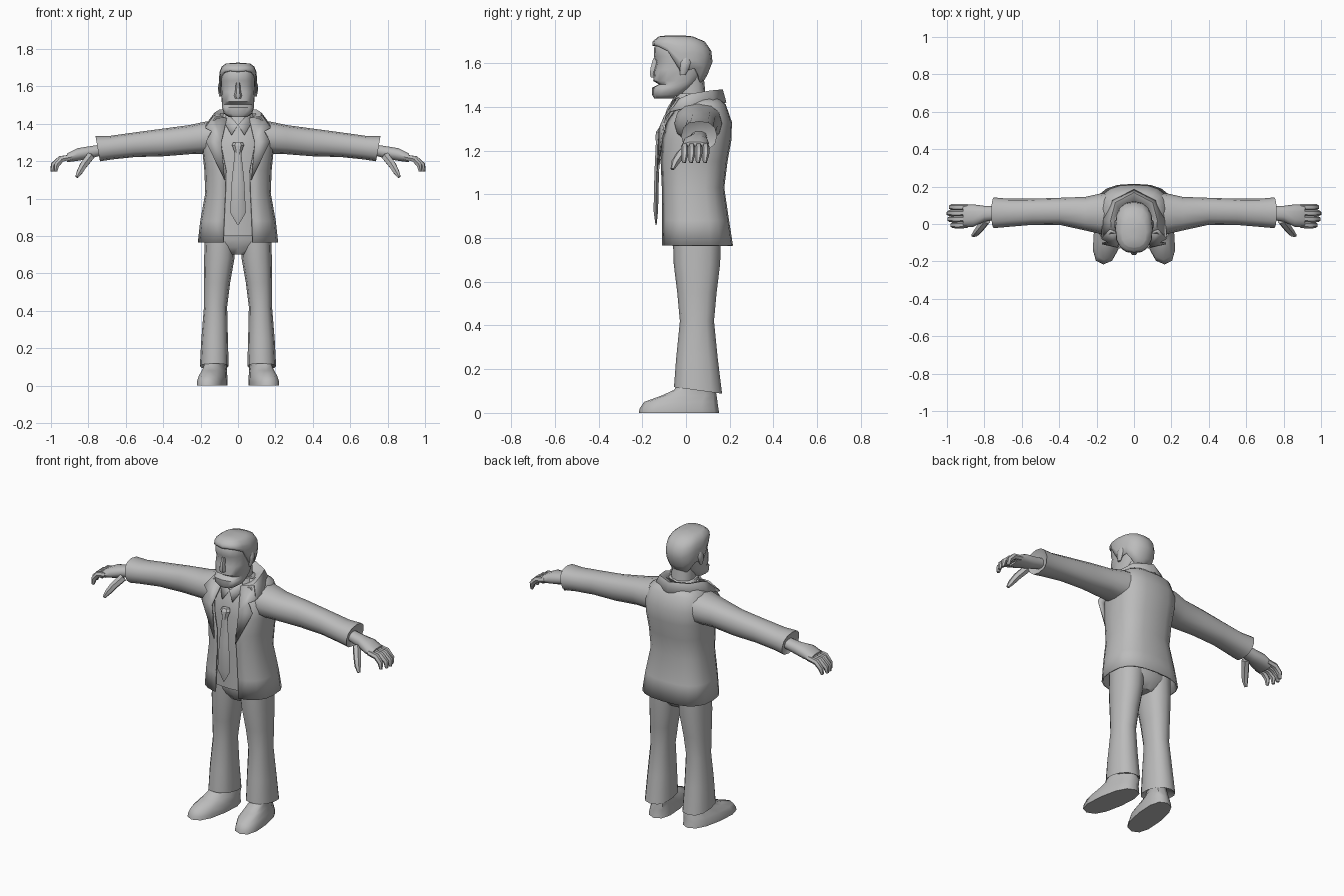
import bpy, bmesh, math
from mathutils import Vector

grey = bpy.data.materials.new("plain grey")
grey.diffuse_color = (0.5, 0.5, 0.5, 1)


def build(name, verts, faces, mirror=False, thick=0, angle=50):
    me = bpy.data.meshes.new(name)
    me.from_pydata([tuple(v) for v in verts], [], faces)
    me.materials.append(grey)
    me.polygons.foreach_set("use_smooth", [True] * len(me.polygons))
    me.set_sharp_from_angle(angle=math.radians(angle))
    ob = bpy.data.objects.new(name, me)
    bpy.context.collection.objects.link(ob)
    if mirror:
        m = ob.modifiers.new("mirror", 'MIRROR')
        m.use_clip = True
        m.merge_threshold = 0.0005
    if thick:
        s = ob.modifiers.new("thickness", 'SOLIDIFY')
        s.thickness = thick
        s.offset = -1
    return ob


def loft(name, rings, closed=True, caps=True, **kw):
    n = len(rings[0])
    verts = [p for r in rings for p in r]
    faces = []
    for i in range(len(rings) - 1):
        for j in range(n if closed else n - 1):
            k = (j + 1) % n
            faces.append((i*n + j, i*n + k, (i+1)*n + k, (i+1)*n + j))
    if closed and caps:
        faces.append(tuple(reversed(range(n))))
        faces.append(tuple(range(len(verts) - n, len(verts))))
    return build(name, verts, faces, **kw)


def spow(a, p):
    return math.copysign(abs(a) ** p, a)


def ring(c, u, v, n=12, p=0.85):
    c, u, v = Vector(c), Vector(u), Vector(v)
    return [c + u * spow(math.cos(2*math.pi*i/n), p) + v * spow(math.sin(2*math.pi*i/n), p)
            for i in range(n)]


def flat_ring(z, rx, cy, ry, cx=0, **kw):
    return ring((cx, cy, z), (rx, 0, 0), (0, ry, 0), **kw)


def tube(name, pts, radii, n=6, **kw):
    pts = [Vector(p) for p in pts]
    rings = []
    for i, p in enumerate(pts):
        d = (pts[min(i+1, len(pts)-1)] - pts[max(i-1, 0)]).normalized()
        u = Vector((0, 1, 0)) if abs(d.y) < 0.9 else Vector((0, 0, 1))
        u = (u - d * u.dot(d)).normalized()
        rings.append(ring(p, u * radii[i], d.cross(u) * radii[i], n, 1))
    return loft(name, rings, **kw)


# jacket body: half shell, open at the front; (z, rx, cy, ry, half gap)
rows = []
for z, rx, cy, ry, gap in [
        (.765, .215, .05, .165, .078), (.88, .202, .042, .155, .075), (1.03, .175, .03, .145, .068),
        (1.15, .18, .035, .155, .065), (1.25, .19, .045, .163, .085), (1.33, .192, .055, .155, .10),
        (1.41, .165, .07, .112, .085), (1.455, .10, .06, .075, .06)]:
    t0 = math.asin((gap / rx) ** (1 / .75))
    ts = [t0 + (math.pi - t0) * i / 9 for i in range(10)]
    rows.append([Vector((rx * abs(math.sin(t)) ** .75 if i < 9 else 0,
                         cy - ry * spow(math.cos(t), .75), z)) for i, t in enumerate(ts)])
loft("jacket_body", rows, closed=False, mirror=True, thick=.008)

# jacket collar, folded round the neck
loft("jacket_collar", [
    [(.175, -.075, 1.38), (.17, .02, 1.40), (.12, .13, 1.42), (0, .185, 1.42)],
    [(.12, -.05, 1.43), (.125, .02, 1.46), (.10, .115, 1.475), (0, .168, 1.48)],
    [(.06, -.055, 1.43), (.075, 0, 1.44), (.07, .06, 1.45), (0, .09, 1.45)]],
    closed=False, mirror=True, thick=.006)

# lapels with a notch
build("lapels", [(.06, -.06, 1.43), (.13, -.035, 1.445), (.175, -.08, 1.38), (.14, -.10, 1.36),
                 (.172, -.108, 1.305), (.072, -.132, 1.10), (.09, -.125, 1.30)],
      [(0, 6, 3, 2, 1), (6, 5, 4, 3)], mirror=True, thick=.008)

# sleeves: (x, cy, cz, ry, rz, slant)
loft("sleeves", [ring((x, cy, cz), (0, ry, 0), (s, 0, rz)) for x, cy, cz, ry, rz, s in [
    (.09, .06, 1.325, .11, .10, 0), (.18, .055, 1.325, .108, .085, 0), (.26, .055, 1.315, .09, .078, 0),
    (.40, .068, 1.30, .072, .074, 0), (.55, .065, 1.288, .07, .066, 0), (.68, .06, 1.272, .076, .063, .005),
    (.75, .06, 1.267, .082, .068, .012), (.735, .06, 1.265, .055, .045, .01)]], mirror=True)

# hands: palm, four curled fingers, thumb
loft("palms", [ring((x, cy, cz), (0, ry, 0), (0, 0, rz), 10) for x, cy, cz, ry, rz in [
    (.72, .06, 1.262, .036, .03), (.80, .055, 1.245, .042, .035), (.86, .045, 1.235, .06, .035),
    (.915, .042, 1.217, .06, .024)]], mirror=True)
for i in range(4):
    y, e = .09 - .032 * i, (0, .012, .008, -.008)[i]
    tube("finger_%d" % (i + 1), [(.89, y, 1.222), (.945 + e/2, y, 1.212), (.977 + e, y, 1.18),
                                 (.982 + e, y - .004, 1.145)], [.016, .018, .016, .009], mirror=True)
tube("thumbs", [(.79, .02, 1.225), (.825, -.025, 1.18), (.845, -.05, 1.145), (.862, -.062, 1.115)],
     [.024, .022, .018, .009], mirror=True)

# shirt front
loft("shirt", [flat_ring(*r, n=16, p=.75) for r in [
    (.80, .165, .04, .135), (1.03, .148, .03, .13), (1.25, .162, .04, .147),
    (1.35, .15, .05, .14), (1.42, .10, .035, .09), (1.46, .075, .02, .068)]])
# shirt collar wings
build("shirt_collar", [(0, -.085, 1.395), (.035, -.105, 1.34), (.075, -.065, 1.41), (.06, -.045, 1.46)],
      [(0, 1, 2, 3)], mirror=True, thick=.006)

# tie blade and knot
loft("tie_blade", [flat_ring(z, rx, y, ry, n=6, p=1) for z, rx, y, ry in [
    (.86, .004, -.137, .003), (.925, .042, -.138, .012), (1.10, .033, -.134, .012), (1.26, .016, -.128, .01)]],
    angle=30)
loft("tie_knot", [flat_ring(z, rx, y, ry, n=6, p=1) for z, rx, y, ry in [
    (1.245, .017, -.128, .014), (1.285, .032, -.122, .018), (1.30, .026, -.115, .014)]], angle=30)

# trousers: seat and two legs with slanted hems
loft("trouser_seat", [flat_ring(*r, n=16) for r in [
    (.70, .07, .05, .07), (.74, .15, .05, .10), (.78, .172, .05, .112), (.84, .165, .045, .115)]])
loft("trouser_legs", [ring((cx, cy, z), (rx, 0, 0), (0, ry, -s)) for z, cx, rx, cy, ry, s in [
    (.125, .127, .055, .055, .085, .015), (.103, .127, .077, .055, .11, .015),
    (.25, .125, .071, .05, .095, 0), (.42, .12, .062, .05, .078, 0), (.55, .112, .07, .05, .09, 0),
    (.68, .10, .081, .05, .106, 0), (.80, .095, .083, .05, .11, 0)]], mirror=True)

# shoes with toes turned out
loft("shoes", [ring((cx, cy, z), (rx, 0, 0), (-.025, ry, 0), p=.8) for z, cx, rx, cy, ry in [
    (0, .138, .076, -.032, .184), (.02, .138, .076, -.032, .18), (.05, .134, .07, -.024, .168),
    (.08, .126, .06, .015, .125), (.105, .122, .052, .04, .095), (.15, .122, .045, .05, .075)]], mirror=True)

# neck
loft("neck", [flat_ring(z, .066, cy, .066) for z, cy in [(1.40, .03), (1.47, .022), (1.54, .015)]])


# head: (z, half width, front y, back y), with a recessed mouth
def yring(z, rx, yf, yb, n=16):
    return flat_ring(z, rx, (yf + yb) / 2, (yb - yf) / 2, n=n, p=.8)


loft("head", [yring(*r) for r in [
    (1.437, .05, -.145, -.05), (1.455, .076, -.155, -.01), (1.487, .086, -.156, .03),
    (1.503, .086, -.125, .045), (1.518, .087, -.15, .06), (1.57, .091, -.146, .095),
    (1.605, .093, -.136, .105), (1.63, .093, -.147, .105), (1.67, .09, -.146, .09),
    (1.70, .078, -.13, .06), (1.715, .05, -.09, .03)]])
loft("nose", [flat_ring(z, rx, cy, .018, n=6, p=1) for z, rx, cy in [
    (1.535, .016, -.145), (1.55, .021, -.15), (1.58, .014, -.146), (1.62, .011, -.135)]])
loft("ears", [flat_ring(z, rx, cy, ry, cx=.094, n=8, p=1) for z, rx, cy, ry in [
    (1.545, .006, -.015, .012), (1.575, .012, -.008, .022), (1.605, .014, -.002, .026), (1.625, .005, 0, .012)]],
    mirror=True)

# hair shell: the lower edge drops from the forehead to the nape
profile = [(1.49, .082, -.15, .065), (1.55, .097, -.153, .10), (1.60, .10, -.153, .122),
           (1.66, .102, -.156, .115), (1.70, .095, -.152, .085), (1.722, .065, -.125, .03), (1.727, 0, -.05, -.03)]
edge = [1.678, 1.682, 1.675, 1.655, 1.56, 1.575, 1.535, 1.50, 1.49]


def hair_point(z, t):
    for a, b in zip(profile, profile[1:]):
        if z <= b[0]:
            f = (z - a[0]) / (b[0] - a[0])
            rx, yf, yb = (a[k] + (b[k] - a[k]) * f for k in (1, 2, 3))
            break
    x = rx * abs(math.sin(t)) ** .8 if 0 < t < 3.14 else 0
    return Vector((x, (yf + yb) / 2 - (yb - yf) / 2 * spow(math.cos(t), .8), z))


levels = [0, .25, .5, .72, .9, 1]
rows = [[hair_point(e + (1.722 - e) * s, math.pi * i / 8) for i, e in enumerate(edge)] for s in levels]
rows.append([Vector((0, p.y * .4 - .03, 1.727)) for p in rows[-1]])
loft("hair", rows, closed=False, mirror=True, thick=.01)
